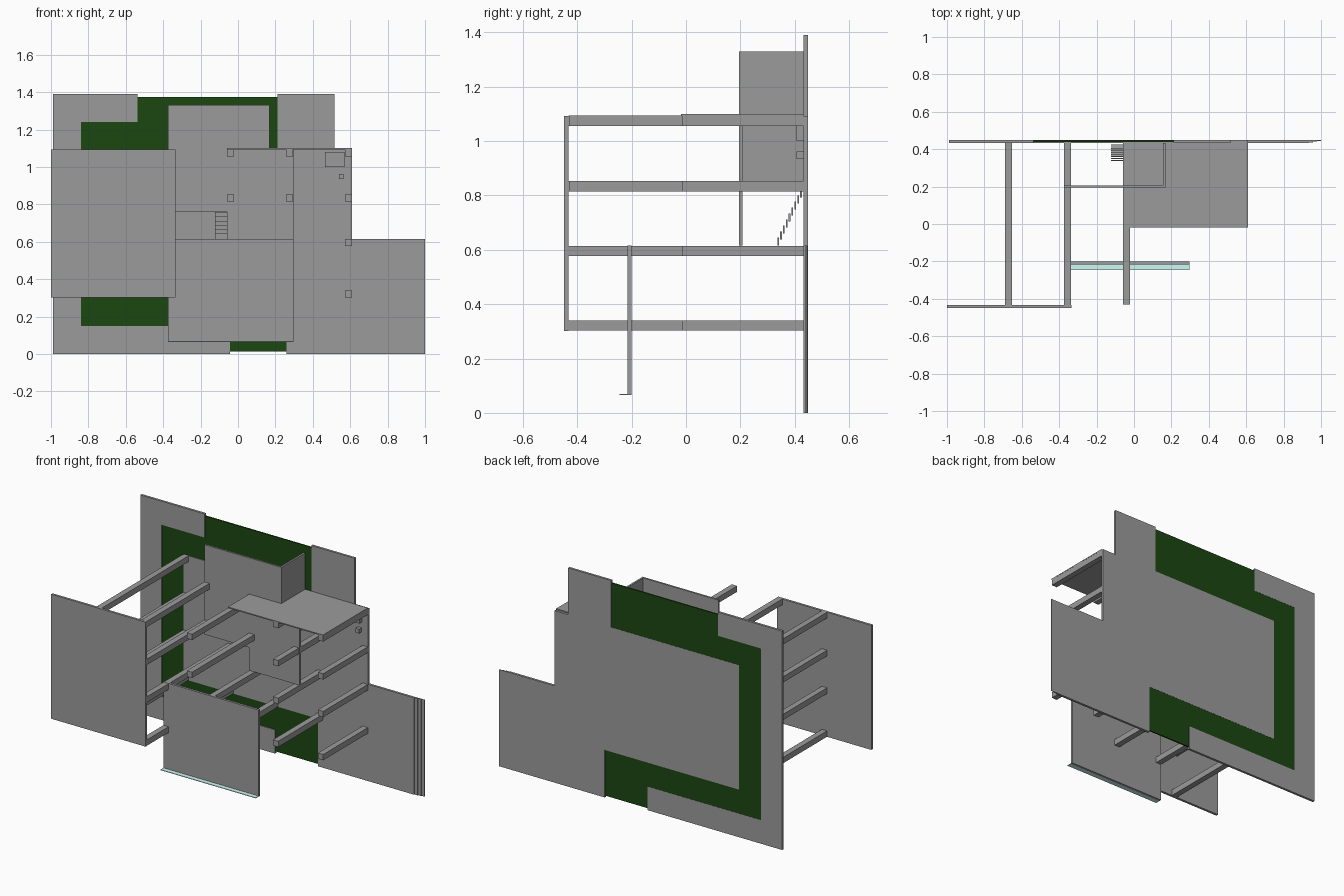
import bpy


def material(name, color):
    m = bpy.data.materials.new(name)
    m.diffuse_color = color
    return m


grey = material("dark_grey", (0.33, 0.33, 0.33, 1))
green = material("lawn_green", (0.011, 0.062, 0.0055, 1))
teal = material("glass_teal", (0.62, 0.95, 0.9, 1))


def boxes(name, spans, mat=grey):
    """One object from boxes given as (x0, x1, y0, y1, z0, z1)."""
    verts, faces = [], []
    for x0, x1, y0, y1, z0, z1 in spans:
        b = len(verts)
        verts += [(x, y, z) for x in (x0, x1) for y in (y0, y1) for z in (z0, z1)]
        for f in ((0, 1, 3, 2), (4, 6, 7, 5), (0, 4, 5, 1),
                  (2, 3, 7, 6), (0, 2, 6, 4), (1, 5, 7, 3)):
            faces.append([b + i for i in f])
    me = bpy.data.meshes.new(name)
    me.from_pydata(verts, [], faces)
    ob = bpy.data.objects.new(name, me)
    bpy.context.collection.objects.link(ob)
    me.materials.append(mat)
    return ob


YF, YB = 0.433, 0.448      # front and back of the base slab

# Lawn layer, just inside the paving
boxes("lawn", [(-0.98, 0.212, 0.438, 0.447, 0.15, 1.375),
               (-0.84, 0.258, 0.438, 0.447, 0.012, 0.31)], green)

# Paving border around the lawn
boxes("left_paving", [(-0.99, -0.84, YF, YB, 0, 1.39),
                      (-0.84, -0.538, YF, YB, 1.24, 1.39),
                      (-0.84, -0.043, YF, YB, 0, 0.15)])
boxes("upper_right_paving", [(0.212, 0.515, YF, YB, 1.093, 1.39)])

# House base and driveway
boxes("house_base", [(-0.685, 0.61, YF, YB, 0.302, 1.093)])
boxes("driveway", [(0.258, 0.61, YF, YB, 0, 0.302),
                   (0.61, 0.935, YF, YB, 0, 0.615)])
boxes("driveway_edge_steps", [(0.935, 0.957, 0.437, YB, 0, 0.615),
                              (0.957, 0.979, 0.441, YB, 0, 0.615),
                              (0.979, 1.0, 0.445, YB, 0, 0.615)])

# Column grid: x position -> start y for each of the four rows
rows = (0.321, 0.595, 0.834, 1.075)
starts = {-0.67: (-0.433,) * 4,
          -0.355: (-0.433,) * 4,
          -0.04: (-0.205, -0.205, -0.43, -0.43),
          0.275: (-0.015,) * 4,
          0.591: (-0.015,) * 4}
h = 0.0185
for i, (x, ys) in enumerate(starts.items()):
    boxes(f"column_row_{i + 1}",
          [(x - h, x + h, y, YF, z - h, z + h) for y, z in zip(ys, rows)])

# Large front panel
boxes("front_panel", [(-1.0, -0.335, -0.448, -0.433, 0.302, 1.093)])

# Middle panel with glass strip
boxes("middle_panel", [(-0.373, 0.297, -0.216, -0.201, 0.065, 0.615)])
boxes("glass_strip", [(-0.373, 0.297, -0.245, -0.216, 0.065, 0.069)], teal)

# Inner panel with stair opening, and its side wall
ya, yb = 0.195, 0.207
boxes("inner_panel", [(-0.06, 0.297, ya, yb, 0.615, 0.76),
                      (-0.373, 0.297, ya, yb, 0.76, 1.093),
                      (-0.373, 0.168, ya, yb, 1.093, 1.33)])
boxes("inner_side_wall", [(0.156, 0.168, yb, YF, 0.852, 1.33)])

# Top plate
boxes("top_plate", [(-0.058, 0.61, -0.018, YF, 1.093, 1.10)])

# Stair of overlapping thin treads
boxes("stair", [(-0.122, -0.06, y, y + 0.006, z, z + 0.03)
                for y, z in ((0.336 + 0.0105 * i, 0.615 + 0.0222 * i)
                             for i in range(9))])

# Small fixtures on the base
boxes("fixtures", [(0.465, 0.57, 0.407, YF, 1.0, 1.08),
                   (0.54, 0.565, 0.407, YF, 0.935, 0.962)])
